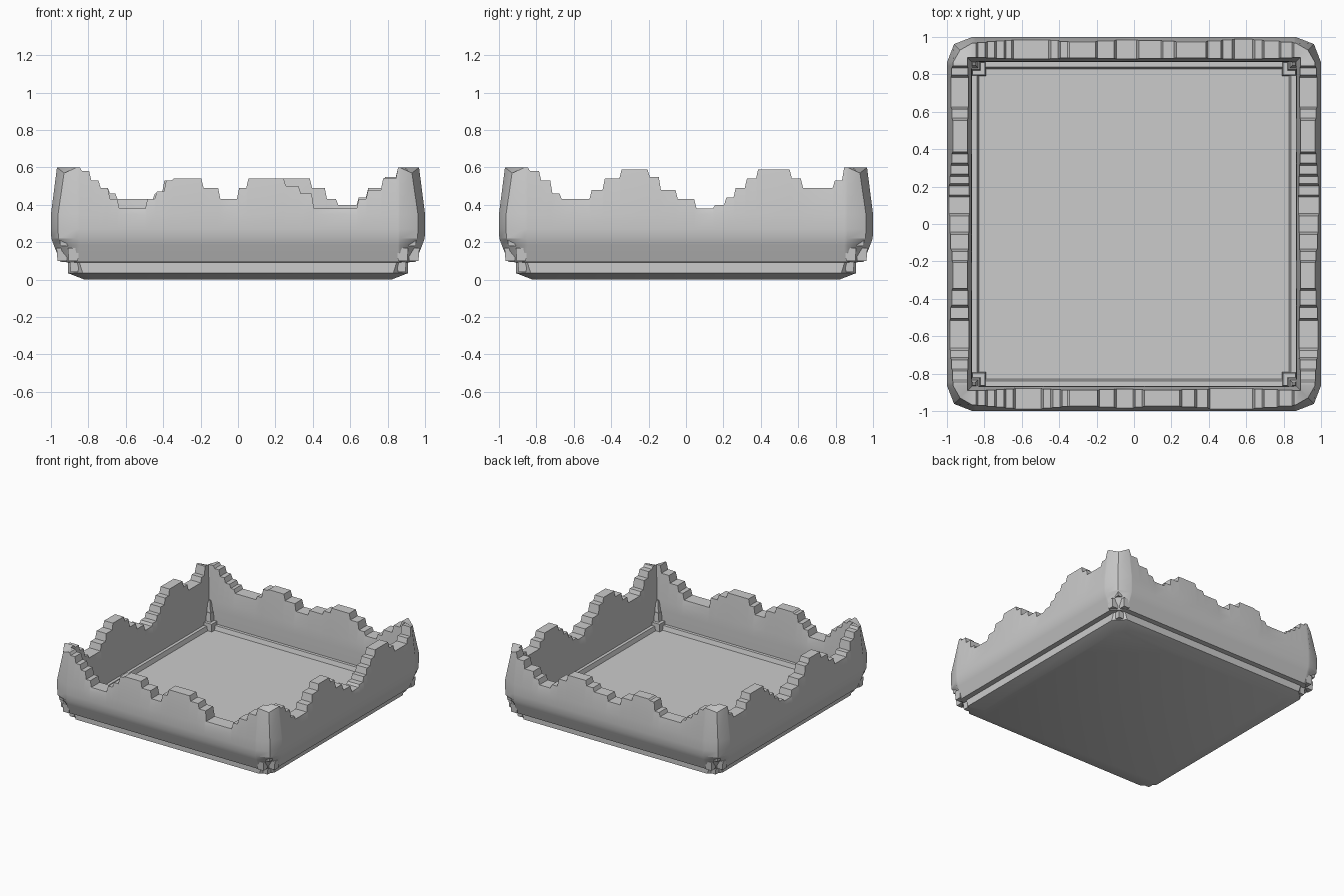
import bpy, bmesh

if "Cube" in bpy.data.objects:
    bpy.data.objects.remove(bpy.data.objects["Cube"])


def finish(bm, name, angle):
    bmesh.ops.recalc_face_normals(bm, faces=bm.faces)
    me = bpy.data.meshes.new(name)
    bm.to_mesh(me)
    bm.free()
    ob = bpy.data.objects.new(name, me)
    bpy.context.collection.objects.link(ob)
    if angle:
        bpy.ops.object.select_all(action='DESELECT')
        ob.select_set(True)
        bpy.context.view_layer.objects.active = ob
        bpy.ops.object.shade_smooth_by_angle(angle=angle)
    return ob


def turn(x, y, k):
    for _ in range(k):
        x, y = -y, x
    return x, y


# Stepped rim heights: (start position along side, height)
front = [(-.87, .60), (-.84, .58), (-.79, .53), (-.74, .49), (-.69, .43), (-.64, .38),
         (-.49, .43), (-.44, .47), (-.39, .53), (-.35, .54), (-.19, .49), (-.10, .43),
         (0.0, .49), (.05, .54), (.25, .50), (.33, .46), (.40, .38), (.64, .43),
         (.69, .48), (.77, .54), (.85, .60)]
back = [(-.87, .60), (-.84, .58), (-.79, .53), (-.74, .49), (-.69, .46), (-.65, .43),
        (-.45, .46), (-.40, .53), (-.35, .54), (-.20, .49), (-.10, .43), (.02, .47),
        (.15, .50), (.22, .54), (.39, .49), (.47, .43), (.53, .40), (.64, .44),
        (.69, .49), (.78, .55), (.85, .60)]
side = [(-.87, .60), (-.84, .58), (-.78, .53), (-.72, .46), (-.67, .43), (-.51, .48),
        (-.44, .54), (-.35, .59), (-.20, .55), (-.14, .48), (-.05, .43), (.05, .38),
        (.15, .40), (.21, .44), (.26, .49), (.32, .54), (.38, .59), (.56, .54),
        (.62, .49), (.79, .53), (.84, .60)]


def mirrored(steps):
    ends = [s[0] for s in steps[1:]] + [.87]
    return [(-e, h) for (s, h), e in reversed(list(zip(steps, ends)))]


def profile(h):
    # outward offset and height, from inner foot round to inner top
    t = max(0, h - .38)
    return [(.865, .09), (.95, .095), (.985, .185), (.998, .22), (1.0, .27),
            (1.0, .35), (.99 - t * .1, h), (.88 + t * .05, h), (.868, .33), (.865, .25)]


# Outer wall lofted round the tray, mitred at the corners
bm = bmesh.new()
sections = []
for k, steps in enumerate([front, side, mirrored(back), mirrored(side)]):
    ends = [s[0] for s in steps[1:]] + [.87]
    for (s, h), e in zip(steps, ends):
        for u in (s + .006, e - .006):
            # keep the inner face short of the mitre
            sections.append([bm.verts.new((*turn(max(-d + .004, min(d - .004, u)), -d, k), z))
                             for d, z in profile(h)])
    corner = []
    for d, z in profile(.6):
        c = d if d < .9 else d - (.05 if z < .2 else .038)
        corner.append(bm.verts.new((*turn(c, -c, k), z - (.03 if d > .9 and z > .5 else 0))))
    sections.append(corner)
for i, a in enumerate(sections):
    b = sections[(i + 1) % len(sections)]
    for j in range(len(a)):
        m = (j + 1) % len(a)
        bm.faces.new((a[j], b[j], b[m], a[m]))
finish(bm, "wavy_wall", .5)

# Base slab with chamfered corners, inner ledge and floor
bm = bmesh.new()
rings = []
for r, z, c in [(.82, 0, .07), (.91, .035, .08), (.91, .098, .06), (.868, .10, .02),
                (.868, .145, .02), (.84, .145, .02), (.83, .11, .02)]:
    ring = []
    for k in range(4):
        for x, y in ((-r + c, -r), (r - c, -r)):
            ring.append(bm.verts.new((*turn(x, y, k), z)))
    rings.append(ring)
for a, b in zip(rings, rings[1:]):
    for j in range(8):
        m = (j + 1) % 8
        bm.faces.new((a[j], a[m], b[m], b[j]))
bm.faces.new(rings[0])
bm.faces.new(rings[-1])
finish(bm, "base_tray", .5)


def block(bm, x, y, z0, z1, r0, r1):
    square = ((-1, -1), (1, -1), (1, 1), (-1, 1))
    lo = [bm.verts.new((x + i * r0, y + j * r0, z0)) for i, j in square]
    hi = [bm.verts.new((x + i * r1, y + j * r1, z1)) for i, j in square]
    bm.faces.new(lo)
    bm.faces.new(hi)
    for i in range(4):
        j = (i + 1) % 4
        bm.faces.new((lo[i], lo[j], hi[j], hi[i]))


# Corner fittings: inner foot and spike, stepped outer blocks
bm = bmesh.new()
for k in range(4):
    for cx, cy, z0, z1, r0, r1 in [(.83, .83, .10, .17, .038, .034),
                                   (.85, .85, .16, .24, .03, .022),
                                   (.855, .855, .24, .33, .022, .006),
                                   (.875, .875, .04, .11, .02, .025),
                                   (.94, .88, .10, .17, .025, .03),
                                   (.88, .94, .10, .17, .025, .03),
                                   (.92, .92, .18, .27, .03, .04)]:
        x, y = turn(cx, -cy, k)
        block(bm, x, y, z0, z1, r0, r1)
finish(bm, "corner_fittings", 0)
